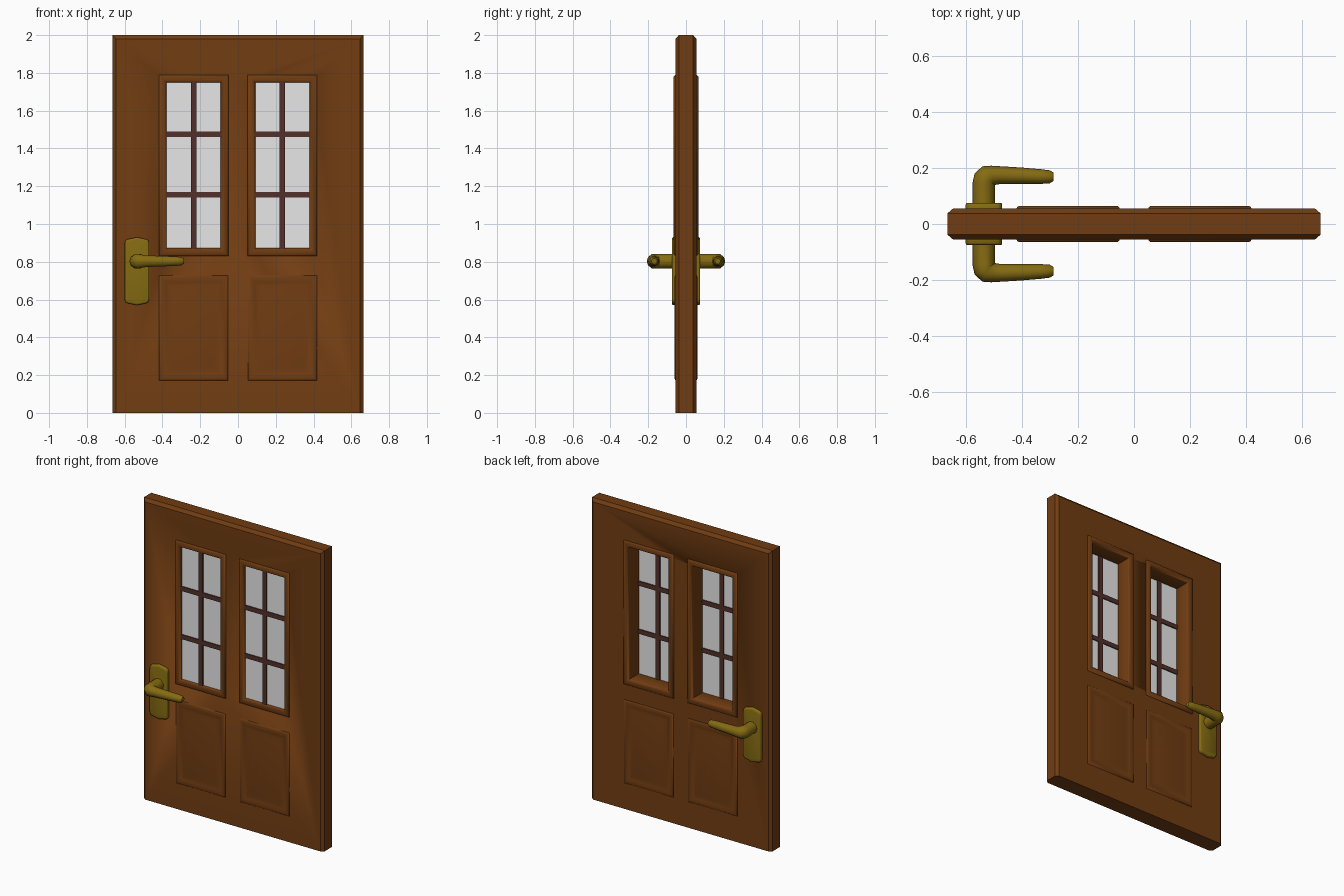
import bpy
import bmesh
import math

cube = bpy.data.objects.get("Cube")
if cube:
    bpy.data.objects.remove(cube, do_unlink=True)


def material(name, rgb):
    mat = bpy.data.materials.new(name)
    mat.use_nodes = True
    mat.diffuse_color = (*rgb, 1)
    mat.node_tree.nodes["Principled BSDF"].inputs["Base Color"].default_value = (*rgb, 1)
    return mat


WOOD = material("warm brown wood", (0.165, 0.046, 0.006))
DARK = material("dark brown wood", (0.085, 0.03, 0.024))
GLASS = material("pale grey glass", (0.8, 0.8, 0.8))
BRASS = material("old brass", (0.236, 0.148, 0.006))


def activate(obj):
    bpy.ops.object.select_all(action="DESELECT")
    obj.select_set(True)
    bpy.context.view_layer.objects.active = obj


def finish(name, bm, mat, angle=30):
    bmesh.ops.recalc_face_normals(bm, faces=bm.faces)
    mesh = bpy.data.meshes.new(name)
    bm.to_mesh(mesh)
    bm.free()
    obj = bpy.data.objects.new(name, mesh)
    bpy.context.collection.objects.link(obj)
    mesh.materials.append(mat)
    activate(obj)
    bpy.ops.object.shade_smooth_by_angle(angle=math.radians(angle))
    return obj


def loft(name, rect, rings, mat, closed=False, angle=30, floor=False):
    """Rectangular rings, each (inset, y), joined; closed makes an open frame."""
    x0, x1, z0, z1 = rect
    bm = bmesh.new()
    loops = []
    for d, y in rings:
        low = z0 if floor else z0 + d
        corners = [(x0 + d, low), (x1 - d, low), (x1 - d, z1 - d), (x0 + d, z1 - d)]
        loops.append([bm.verts.new((x, y, z)) for x, z in corners])
    pairs = list(zip(loops, loops[1:]))
    if closed:
        pairs.append((loops[-1], loops[0]))
    else:
        bm.faces.new(loops[0])
        bm.faces.new(loops[-1])
    for a, b in pairs:
        for i in range(4):
            j = (i + 1) % 4
            bm.faces.new((a[i], a[j], b[j], b[i]))
    return finish(name, bm, mat, angle)


def box(name, rect, y0, y1, mat):
    return loft(name, rect, [(0, y0), (0, y1)], mat)


# Door slab, chamfered on its sides and top
door = loft("door_slab", (-0.665, 0.665, 0, 2),
            [(0.02, -0.055), (0, -0.038), (0, 0.038), (0.02, 0.055)], WOOD, floor=True)

for side, label in ((-1, "right"), (1, "left")):
    def span(a, b):
        return tuple(sorted((side * a, side * b)))

    # Window opening
    cutter = box("window_cutter", (*span(0.08, 0.39), 0.86, 1.76), -0.2, 0.2, WOOD)
    cutter.hide_render = True
    cut = door.modifiers.new("window", "BOOLEAN")
    cut.operation, cut.solver, cut.object = "DIFFERENCE", "EXACT", cutter
    activate(door)
    bpy.ops.object.modifier_apply(modifier=cut.name)
    bpy.data.objects.remove(cutter, do_unlink=True)

    # Moulded casing lining the opening through the door
    half = [(0, 0.05), (0.003, 0.06), (0.01, 0.065), (0.03, 0.065), (0.037, 0.06), (0.042, 0.05)]
    rings = [(d, -y) for d, y in half] + [(d, y) for d, y in reversed(half)]
    loft(label + "_window_casing", (*span(0.05, 0.42), 0.83, 1.79), rings, WOOD,
         closed=True, angle=50)

    # Glass and glazing bars, set towards the front
    box(label + "_window_glass", (*span(0.085, 0.385), 0.865, 1.755), -0.05, -0.044, GLASS)
    box(label + "_upright_bar", (*span(0.22, 0.25), 0.865, 1.755), -0.058, -0.036, DARK)
    for n, z in enumerate((1.155, 1.475)):
        box(f"{label}_cross_bar_{n + 1}", (*span(0.085, 0.385), z - 0.015, z + 0.015),
            -0.057, -0.037, DARK)

    # Shallow raised panels below the window, on both faces
    for facing, face in ((-1, "front"), (1, "back")):
        steps = [(0, 0.05), (0.004, 0.058), (0.012, 0.061), (0.03, 0.06),
                 (0.04, 0.057), (0.055, 0.057), (0.075, 0.06)]
        loft(f"{label}_{face}_panel", (*span(0.05, 0.42), 0.17, 0.73),
             [(d, facing * y) for d, y in steps], WOOD, angle=50)


def handle_plate(name, facing):
    """Back plate with a shallow arched top and bottom and a softened rim."""
    bm = bmesh.new()
    arc = [math.radians(a) for a in range(0, 91, 15)]
    quarter = [(0.045 + 0.02 * math.cos(a), 0.145 + 0.025 * math.sin(a)) for a in arc]
    quarter.append((0, 0.18))
    upper = quarter + [(-x, z) for x, z in reversed(quarter[:-1])]
    outline = upper + [(-x, -z) for x, z in upper]
    loops = [[bm.verts.new((-0.535 + x * s, facing * y, 0.75 + z * s)) for x, z in outline]
             for s, y in ((1, 0.05), (1, 0.068), (0.98, 0.073), (0.93, 0.075))]
    count = len(outline)
    for a, b in zip(loops, loops[1:]):
        for i in range(count):
            j = (i + 1) % count
            bm.faces.new((a[i], a[j], b[j], b[i]))
    bm.faces.new(loops[0])
    bm.faces.new(loops[-1])
    finish(name, bm, BRASS, 50)


def lever(name, facing):
    """Round stem turning into a tapering grip."""
    path = [(-0.535, 0.06, 0.04), (-0.535, 0.145, 0.04), (-0.532, 0.16, 0.041),
            (-0.522, 0.17, 0.04), (-0.505, 0.173, 0.035), (-0.48, 0.174, 0.032),
            (-0.4, 0.172, 0.029), (-0.33, 0.169, 0.026), (-0.3, 0.168, 0.023),
            (-0.287, 0.168, 0.015)]
    curve = bpy.data.curves.new(name, "CURVE")
    curve.dimensions = "3D"
    curve.bevel_depth = 1
    curve.bevel_resolution = 3
    curve.use_fill_caps = True
    spline = curve.splines.new("POLY")
    spline.points.add(len(path) - 1)
    for point, (x, y, radius) in zip(spline.points, path):
        point.co = (x, facing * y, 0.803, 1)
        point.radius = radius
    curve.materials.append(BRASS)
    obj = bpy.data.objects.new(name, curve)
    bpy.context.collection.objects.link(obj)
    activate(obj)
    bpy.ops.object.convert(target="MESH")
    bpy.ops.object.shade_smooth_by_angle(angle=math.radians(50))


# Handle on each face
for facing, face in ((-1, "front"), (1, "back")):
    handle_plate(face + "_handle_plate", facing)
    lever(face + "_handle_lever", facing)
